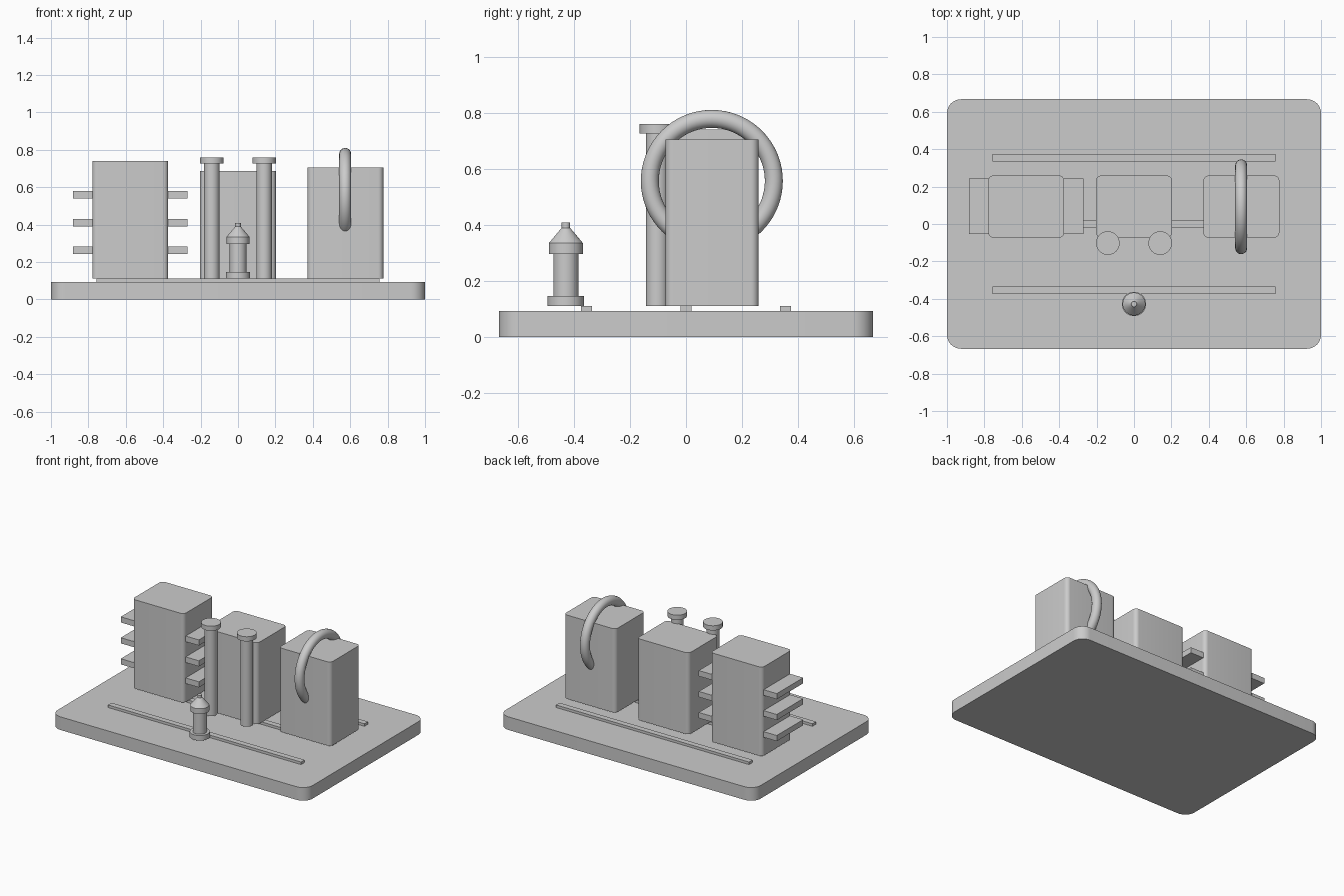
import bpy, bmesh, math

cube = bpy.data.objects.get("Cube")
if cube:
    bpy.data.objects.remove(cube, do_unlink=True)

grey = bpy.data.materials.new("plain_grey")
grey.use_nodes = True
GREY = (0.6, 0.6, 0.6, 1)
grey.diffuse_color = GREY
grey.node_tree.nodes["Principled BSDF"].inputs["Base Color"].default_value = GREY


def finish(obj, name):
    """Name, colour and smooth the part, keeping its edges sharp."""
    obj.name = obj.data.name = name
    obj.data.materials.clear()
    obj.data.materials.append(grey)
    bpy.ops.object.select_all(action="DESELECT")
    obj.select_set(True)
    bpy.context.view_layer.objects.active = obj
    bpy.ops.object.shade_smooth_by_angle(angle=math.radians(30))
    return obj


def block(name, low, high, radius=0):
    """Box between two corners, with its upright edges rounded."""
    bm = bmesh.new()
    bmesh.ops.create_cube(bm, size=1)
    for v in bm.verts:
        v.co = [a + (b - a) * (c + 0.5) for a, b, c in zip(low, high, v.co)]
    if radius:
        upright = [e for e in bm.edges if abs(e.verts[0].co.z - e.verts[1].co.z) > 0.01]
        bmesh.ops.bevel(bm, geom=upright, offset=radius, segments=8,
                        profile=0.5, affect="EDGES")
    mesh = bpy.data.meshes.new(name)
    bm.to_mesh(mesh)
    bm.free()
    obj = bpy.data.objects.new(name, mesh)
    bpy.context.collection.objects.link(obj)
    return finish(obj, name)


def turned(name, x, y, profile, sides=48):
    """Closed solid turned about an upright axis from (radius, height) points."""
    bm = bmesh.new()
    rings = []
    for r, z in profile:
        angles = [math.tau * i / sides for i in range(sides)]
        rings.append([bm.verts.new((x + r * math.cos(a), y + r * math.sin(a), z))
                      for a in angles])
    for lower, upper in zip(rings, rings[1:]):
        for i in range(sides):
            j = (i + 1) % sides
            bm.faces.new((lower[i], lower[j], upper[j], upper[i]))
    bm.faces.new(rings[0][::-1])
    bm.faces.new(rings[-1])
    mesh = bpy.data.meshes.new(name)
    bm.to_mesh(mesh)
    bm.free()
    obj = bpy.data.objects.new(name, mesh)
    bpy.context.collection.objects.link(obj)
    return finish(obj, name)


DECK = 0.093    # top of the base
FLOOR = 0.111   # top of the strips, where the parts stand

# Base and the three long strips on it
block("base", (-1, -0.667, 0), (1, 0.667, DECK), 0.075)
for place, y in (("front", -0.355), ("middle", 0), ("back", 0.355)):
    block(place + "_strip", (-0.757, y - 0.02, DECK), (0.757, y + 0.02, FLOOR))

# Three upright cabinets
for place, x, top in (("right", -0.576, 0.741), ("middle", 0, 0.688), ("left", 0.574, 0.705)):
    block(place + "_cabinet", (x - 0.203, -0.073, FLOOR), (x + 0.203, 0.259, top), 0.028)

# Cooling fins on both sides of the right cabinet
for level, z in enumerate((0.262, 0.411, 0.559), 1):
    for place, x in (("outer", -0.83), ("inner", -0.322)):
        block(f"{place}_fin_{level}", (x - 0.052, -0.053, z - 0.02), (x + 0.052, 0.243, z + 0.02))

# Capped columns before the middle cabinet
for place, x in (("right", -0.14), ("left", 0.14)):
    turned(place + "_column", x, -0.102,
           [(0.041, FLOOR), (0.041, 0.726), (0.063, 0.726), (0.063, 0.759)])

# Small turned post at the front
turned("front_post", 0, -0.428,
       [(0.065, FLOOR), (0.065, 0.147), (0.045, 0.147), (0.045, 0.297), (0.061, 0.297),
        (0.061, 0.335), (0.015, 0.39), (0.015, 0.408)])

# Upright ring through the left cabinet
bpy.ops.mesh.primitive_torus_add(
    location=(0.573, 0.092, 0.557), rotation=(0, math.pi / 2, 0),
    major_radius=0.221, minor_radius=0.032, major_segments=72, minor_segments=24)
finish(bpy.context.object, "ring")
